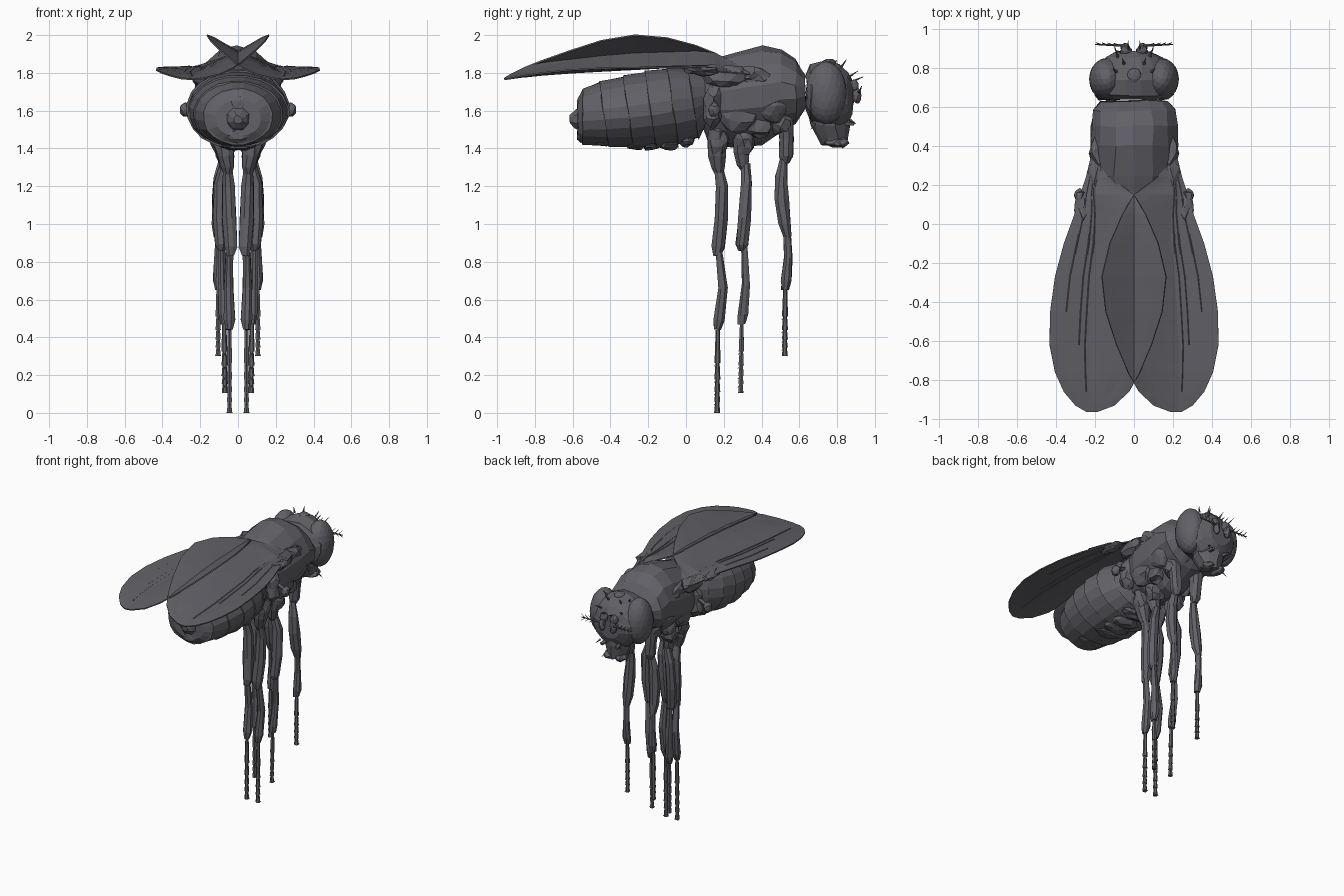
import bpy, bmesh, math, random
from mathutils import Vector, Matrix

random.seed(4)
dark = bpy.data.materials.new("dark_shell")
dark.diffuse_color = (0.12, 0.118, 0.135, 1)


def finish(name, bm, mirror=False, fix=True):
    if fix:
        bmesh.ops.recalc_face_normals(bm, faces=bm.faces)
    me = bpy.data.meshes.new(name)
    bm.to_mesh(me)
    bm.free()
    me.materials.append(dark)
    ob = bpy.data.objects.new(name, me)
    bpy.context.collection.objects.link(ob)
    if mirror:
        ob.modifiers.new("Mirror", 'MIRROR')
    return ob


def jiggle(amount):
    return Vector([random.uniform(-amount, amount) for _ in range(3)])


def loft(bm, rings, n, axis, jitter=0.0):
    """Skin elliptical rings (x, y, z, ra, rb) stacked along 'Y' or 'Z'."""
    loops = []
    for x, y, z, ra, rb in rings:
        loop = []
        for i in range(n):
            a = 2 * math.pi * (i + 0.5) / n
            u, v = ra * math.cos(a), rb * math.sin(a)
            co = Vector((x + u, y, z + v) if axis == 'Y' else (x + u, y + v, z))
            loop.append(bm.verts.new(co + jiggle(jitter)))
        loops.append(loop)
    for a, b in zip(loops, loops[1:]):
        for i in range(n):
            j = (i + 1) % n
            bm.faces.new((a[i], a[j], b[j], b[i]))
    bm.faces.new(loops[0])
    bm.faces.new(loops[-1])


def ball(bm, c, r, sub=2, jitter=0.0):
    m = Matrix.Translation(c) @ Matrix.Diagonal((*r, 1))
    res = bmesh.ops.create_icosphere(bm, subdivisions=sub, radius=1, matrix=m)
    for v in res['verts']:
        v.co += jiggle(jitter)


def rod(bm, p, q, r0, r1, n=5):
    p, q = Vector(p), Vector(q)
    d = q - p
    m = Matrix.Translation((p + q) / 2) @ d.to_track_quat('Z', 'Y').to_matrix().to_4x4()
    bmesh.ops.create_cone(bm, cap_ends=True, segments=n, radius1=r0, radius2=r1,
                          depth=d.length, matrix=m)


def body(prof):
    """(y, bottom, top, half width) -> rings"""
    return [(0, y, (b + t) / 2, w, (t - b) / 2) for y, b, t, w in prof]


# Thorax: faceted hump, narrowing towards the legs
bm = bmesh.new()
loft(bm, body([(0.07, 1.58, 1.80, .10), (0.12, 1.43, 1.87, .18), (0.25, 1.40, 1.91, .225),
               (0.40, 1.42, 1.945, .228), (0.50, 1.49, 1.93, .225), (0.58, 1.53, 1.87, .215),
               (0.63, 1.61, 1.79, .175)]), 14, 'Y', .007)
for v in bm.verts:
    if v.co.z < 1.62:
        v.co.x *= 1 - (1.62 - v.co.z) * 1.6
finish("thorax", bm)

# Side plates, wing hinges and leg sockets on the thorax
bm = bmesh.new()
for c, r in [((.18, .22, 1.78), (.06, .13, .06)), ((.18, .36, 1.78), (.05, .10, .05)),
             ((.15, .28, 1.60), (.06, .12, .12)), ((.15, .45, 1.63), (.06, .10, .10)),
             ((.17, .14, 1.62), (.06, .05, .12)), ((.075, .17, 1.45), (.065, .055, .10)),
             ((.08, .31, 1.45), (.07, .06, .09)), ((.10, .51, 1.55), (.06, .06, .08)),
             ((.13, .38, 1.52), (.05, .08, .06)), ((.26, .08, 1.81), (.04, .10, .025))]:
    ball(bm, c, r, 2, .011)
finish("thorax_side_plates", bm, True)

# Halteres
bm = bmesh.new()
rod(bm, (.18, .15, 1.66), (.28, .15, 1.61), .014, .014)
ball(bm, (.28, .15, 1.605), (.028, .032, .038), 2, .003)
finish("haltere", bm, True)

# Abdomen: overlapping slanted segments, each flaring slightly at its rear rim
bm = bmesh.new()
segs = [(0.11, 1.53, 1.80, .15), (0.05, 1.45, 1.83, .21), (-0.06, 1.42, 1.83, .26),
        (-0.18, 1.405, 1.81, .272), (-0.30, 1.40, 1.785, .265), (-0.43, 1.405, 1.755, .235),
        (-0.54, 1.42, 1.715, .18)]
prof = [segs[0]]
for y, b, t, w in segs[1:]:
    prof += [(y - .006, b - .002, t + .003, w + .003), (y - .008, b + .007, t - .006, w - .006)]
prof += [(-0.572, 1.46, 1.66, .12)]
loft(bm, body(prof), 20, 'Y', .003)
for v in bm.verts:
    if -.5 < v.co.y < .08:
        v.co.y += (1.6 - v.co.z) * .15
finish("abdomen", bm)

# Folded plates under the abdomen
bm = bmesh.new()
for k in range(6):
    ball(bm, (0, .0 - k * .09, 1.44 - .02 * (k in (1, 2, 3))), (.10, .05, .03), 2, .008)
finish("belly_plates", bm)

bm = bmesh.new()
loft(bm, body([(-.55, 1.48, 1.64, .08), (-.59, 1.505, 1.605, .05), (-.615, 1.53, 1.575, .025)]), 8, 'Y', .003)
ball(bm, (0, -.555, 1.47), (.06, .025, .04), 2, .004)
ball(bm, (0, -.555, 1.63), (.05, .025, .05), 2, .004)
finish("abdomen_tip", bm)

# Wings: cross sections of (x, z) from inner edge to outer edge
sections = [
    (.34, [(.19, 1.80), (.20, 1.80), (.21, 1.80), (.22, 1.79)]),
    (.24, [(.12, 1.86), (.16, 1.84), (.20, 1.82), (.245, 1.80)]),
    (.15, [(.0, 1.905), (.08, 1.88), (.20, 1.84), (.275, 1.81)]),
    (.05, [(-.06, 1.945), (.03, 1.90), (.19, 1.835), (.305, 1.825)]),
    (-.10, [(-.125, 1.985), (.0, 1.91), (.19, 1.83), (.36, 1.83)]),
    (-.27, [(-.165, 2.0), (.0, 1.905), (.21, 1.82), (.405, 1.828)]),
    (-.45, [(-.145, 1.97), (.0, 1.89), (.22, 1.81), (.43, 1.825)]),
    (-.62, [(-.09, 1.915), (.02, 1.86), (.23, 1.80), (.433, 1.815)]),
    (-.76, [(-.03, 1.865), (.06, 1.83), (.23, 1.79), (.405, 1.80)]),
    (-.86, [(.025, 1.825), (.11, 1.80), (.23, 1.78), (.36, 1.785)]),
    (-.93, [(.10, 1.79), (.16, 1.78), (.23, 1.77), (.30, 1.77)]),
    (-.962, [(.185, 1.77), (.205, 1.767), (.225, 1.765), (.245, 1.765)])]
bm = bmesh.new()
grid = [[bm.verts.new((x, y, z)) for x, z in row] for y, row in sections]
for a, b in zip(grid, grid[1:]):
    for i in range(3):
        bm.faces.new((a[i], b[i], b[i + 1], a[i + 1]))
bmesh.ops.subdivide_edges(bm, edges=bm.edges, cuts=2, use_grid_fill=True, smooth=0.6)
wing = finish("wing", bm, True, False)
s = wing.modifiers.new("Thickness", 'SOLIDIFY')
s.thickness, s.offset = .008, 0

# Wing veins: thin ridges following the sections between two columns
bm = bmesh.new()
for i, f, last in [(2, .1, 10), (2, .25, 8), (2, .6, 7)]:
    pts = []
    for y, row in sections[1:last]:
        (x0, z0), (x1, z1) = row[i], row[i + 1]
        pts.append((x0 + (x1 - x0) * f, y, z0 + (z1 - z0) * f))
    for p, q in zip(pts, pts[1:]):
        rod(bm, p, q, .007, .007)
finish("wing_veins", bm, True)

# Head core
bm = bmesh.new()
loft(bm, body([(.637, 1.59, 1.80, .18), (.66, 1.54, 1.845, .205), (.74, 1.50, 1.865, .205),
               (.81, 1.50, 1.845, .185), (.855, 1.53, 1.80, .145), (.885, 1.58, 1.75, .08)]), 16, 'Y', .005)
ball(bm, (0, .76, 1.85), (.04, .04, .025), 2, .002)
finish("head", bm)

# Mouthparts
bm = bmesh.new()
loft(bm, [(0, .76, 1.58, .12, .11), (0, .76, 1.52, .11, .105), (0, .775, 1.46, .08, .085),
          (0, .785, 1.42, .06, .07)], 10, 'Z', .006)
for sx in (-1, 1):
    ball(bm, (sx * .045, .80, 1.43), (.04, .065, .025), 2, .006)
    rod(bm, (sx * .05, .82, 1.54), (sx * .06, .89, 1.53), .02, .012)
finish("mouthparts", bm)

# Compound eyes
bm = bmesh.new()
ball(bm, (.14, .742, 1.695), (.09, .108, .165), 3, .001)
finish("eye", bm, True)

# Antennae with feathery side hairs
bm = bmesh.new()
ball(bm, (.04, .885, 1.73), (.03, .03, .035), 2, .003)
ball(bm, (.045, .905, 1.68), (.024, .024, .045), 2, .003)
tip = Vector((.20, .92, 1.70))
root = Vector((.05, .915, 1.70))
rod(bm, root, tip, .008, .003)
for k in range(1, 5):
    p = root.lerp(tip, k / 5)
    rod(bm, p, p + Vector((.025, .012, .03)), .004, .001, 3)
    rod(bm, p, p + Vector((.025, .01, -.02)), .004, .001, 3)
finish("antenna", bm, True)

# Head bristles
bm = bmesh.new()
for p, d in [((.05, .82, 1.83), (.01, .03, .04)), ((.09, .78, 1.84), (.02, .02, .03)),
             ((.08, .85, 1.77), (.02, .06, .04)), ((.03, .87, 1.75), (0, .07, .03)),
             ((.08, .87, 1.55), (.02, .03, -.02)), ((.07, .80, 1.45), (.03, .03, -.05)),
             ((.09, .68, 1.53), (.02, -.02, -.03))]:
    rod(bm, p, Vector(p) + Vector(d), .008, .001, 4)
finish("head_bristles", bm, True)


# Legs: rings (x, y, z, radius) for hip, thigh and shin, then a jointed foot
def leg(name, parts, foot_end):
    bm = bmesh.new()
    for part in parts:
        loft(bm, [(x, y, z, r, r) for x, y, z, r in part], 8, 'Z', .004)
    x, y, z, r = parts[-1][-1]
    a, b = Vector((x, y, z)), Vector(foot_end)
    cuts = [0, .4, .6, .75, .87, 1]
    for f, g in zip(cuts, cuts[1:]):
        rod(bm, a.lerp(b, f), a.lerp(b, g), .011, .016, 6)
        p = a.lerp(b, g)
        if g < 1:
            rod(bm, p, p + Vector((0, -.018, -.018)), .005, .001, 3)
    for sx in (-1, 1):
        rod(bm, b + Vector((0, 0, .015)), b + Vector((sx * .015, .012, .002)), .006, .002, 4)
    finish(name, bm, True)


leg("front_leg", [
    [(.10, .525, 1.56, .045), (.09, .53, 1.45, .042), (.08, .53, 1.36, .038), (.08, .525, 1.32, .022)],
    [(.08, .515, 1.34, .02), (.095, .505, 1.25, .034), (.10, .505, 1.13, .04), (.105, .52, 1.0, .036), (.105, .535, .93, .022)],
    [(.105, .535, .95, .018), (.105, .54, .82, .023), (.105, .53, .70, .028), (.105, .525, .65, .02)]],
    (.105, .523, .30))
leg("middle_leg", [
    [(.085, .295, 1.45, .05), (.075, .295, 1.38, .047), (.07, .30, 1.31, .034), (.07, .31, 1.28, .02)],
    [(.07, .315, 1.32, .025), (.095, .32, 1.22, .034), (.10, .31, 1.03, .037), (.09, .295, .89, .033), (.088, .295, .86, .02)],
    [(.088, .31, .88, .018), (.085, .315, .68, .024), (.075, .30, .52, .028), (.073, .295, .47, .02)]],
    (.07, .29, .105))
leg("hind_leg", [
    [(.075, .165, 1.44, .05), (.065, .165, 1.36, .048), (.055, .17, 1.30, .036), (.055, .175, 1.26, .022)],
    [(.055, .175, 1.29, .025), (.05, .19, 1.20, .034), (.045, .185, 1.03, .039), (.04, .17, .88, .035), (.04, .165, .83, .022)],
    [(.045, .175, .86, .018), (.05, .195, .66, .026), (.045, .175, .49, .03), (.045, .168, .44, .02)]],
    (.045, .165, .0))
